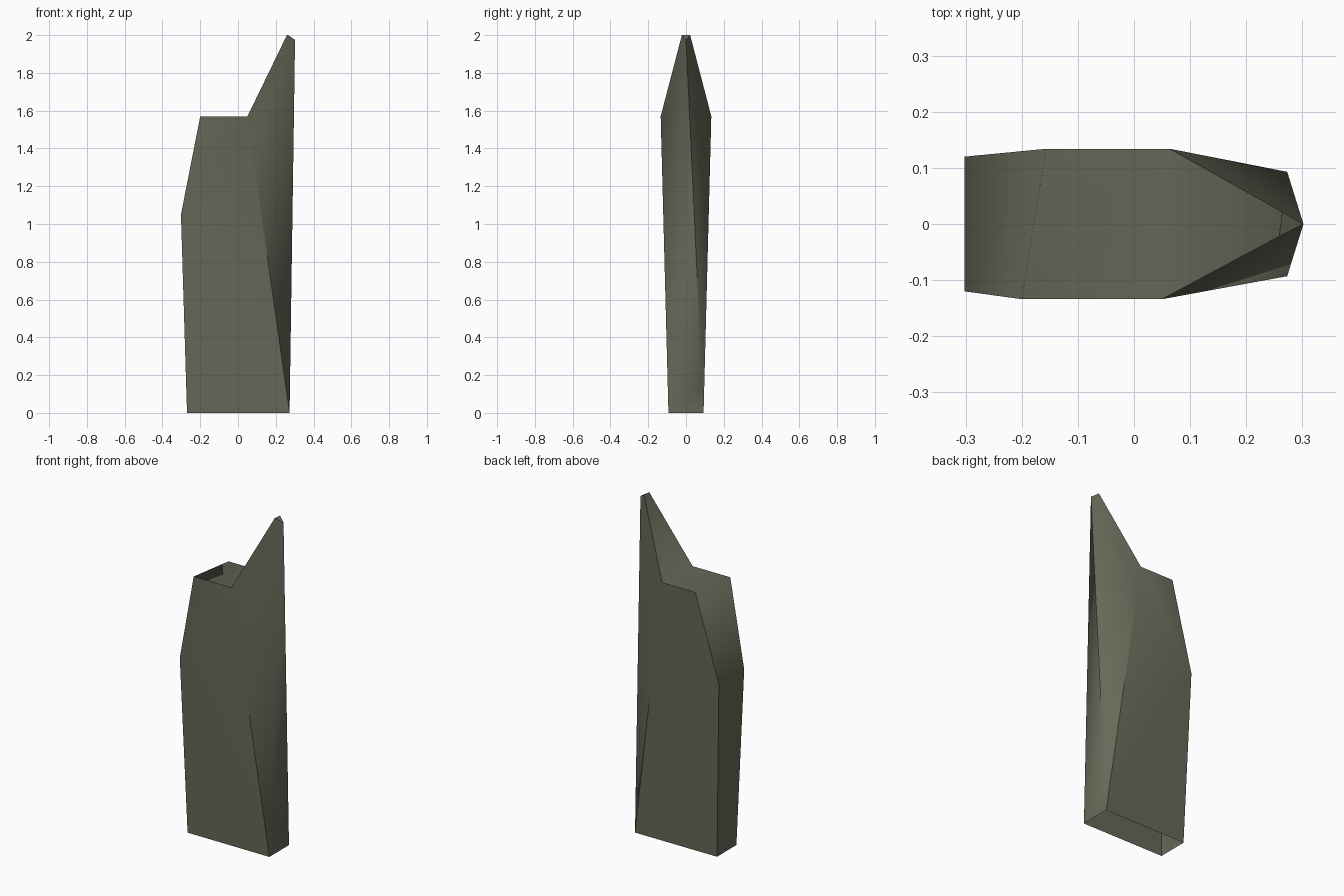
import bpy
import bmesh
from mathutils import Vector

cube = bpy.data.objects.get("Cube")
if cube:
    bpy.data.objects.remove(cube, do_unlink=True)

# Material
olive = bpy.data.materials.new("olive grey")
olive.use_nodes = True
colour = (0.135, 0.14, 0.098, 1)
olive.diffuse_color = colour
olive.node_tree.nodes["Principled BSDF"].inputs["Base Color"].default_value = colour

bm = bmesh.new()


def side(sign, rim_right, rim_left, tip_x):
    """Corner points of one broad side, from the base round to the tip."""
    points = {
        "base_right": (-0.27, 0.092, 0),
        "shoulder": (-0.302, 0.12, 1.05),
        "rim_right": (rim_right, 0.134, 1.57),
        "rim_left": (rim_left, 0.134, 1.57),
        "tip": (tip_x, 0.022, 2),
        "base_left": (0.273, 0.093, 0),
    }
    verts = {n: Vector((x, sign * y, z)) for n, (x, y, z) in points.items()}
    # extra point on the crease, where it fades out below the rim
    verts["fade"] = verts["base_left"].lerp(verts["rim_left"], 0.93)
    return {n: bm.verts.new(v) for n, v in verts.items()}


front = side(-1, -0.2, 0.05, 0.259)
back = side(1, -0.157, 0.064, 0.264)
point = bm.verts.new((0.302, 0, 1.975))
crease_end = bm.verts.new(back["base_left"].co.lerp(point.co, 0.07))

# Broad sides and the tapering flanks of the spike
flanks = []
for s in (front, back):
    bm.faces.new([s[n] for n in
                  ("base_right", "shoulder", "rim_right", "rim_left", "fade", "base_left")])
    extra = [crease_end] if s is back else []
    bm.faces.new([s["base_left"], s["fade"], s["rim_left"], s["tip"], point] + extra)

# Narrow edge, shoulder slope, top and spike ramp, joined across the thickness
strip = ("base_right", "shoulder", "rim_right", "rim_left", "tip")
for a, b in zip(strip, strip[1:]):
    bm.faces.new([front[a], front[b], back[b], back[a]])

# Spike end and its long narrow edge; the base stays open
bm.faces.new([front["tip"], back["tip"], point])
bm.faces.new([front["base_left"], point, crease_end, back["base_left"]])
bmesh.ops.recalc_face_normals(bm, faces=bm.faces[:])

# Smooth shading with chosen sharp edges
for f in bm.faces:
    f.smooth = True
sharp = [(point, crease_end), (front["tip"], back["tip"])]
for s in (front, back):
    sharp += [(s[a], s[b]) for a, b in zip(strip, strip[1:])]
    sharp += [(s["base_left"], s["fade"]), (s["tip"], point)]
for a, b in sharp:
    bm.edges.get((a, b)).smooth = False

mesh = bpy.data.meshes.new("notched_blade")
bm.to_mesh(mesh)
bm.free()
mesh.materials.append(olive)
blade = bpy.data.objects.new("notched_blade", mesh)
bpy.context.collection.objects.link(blade)
